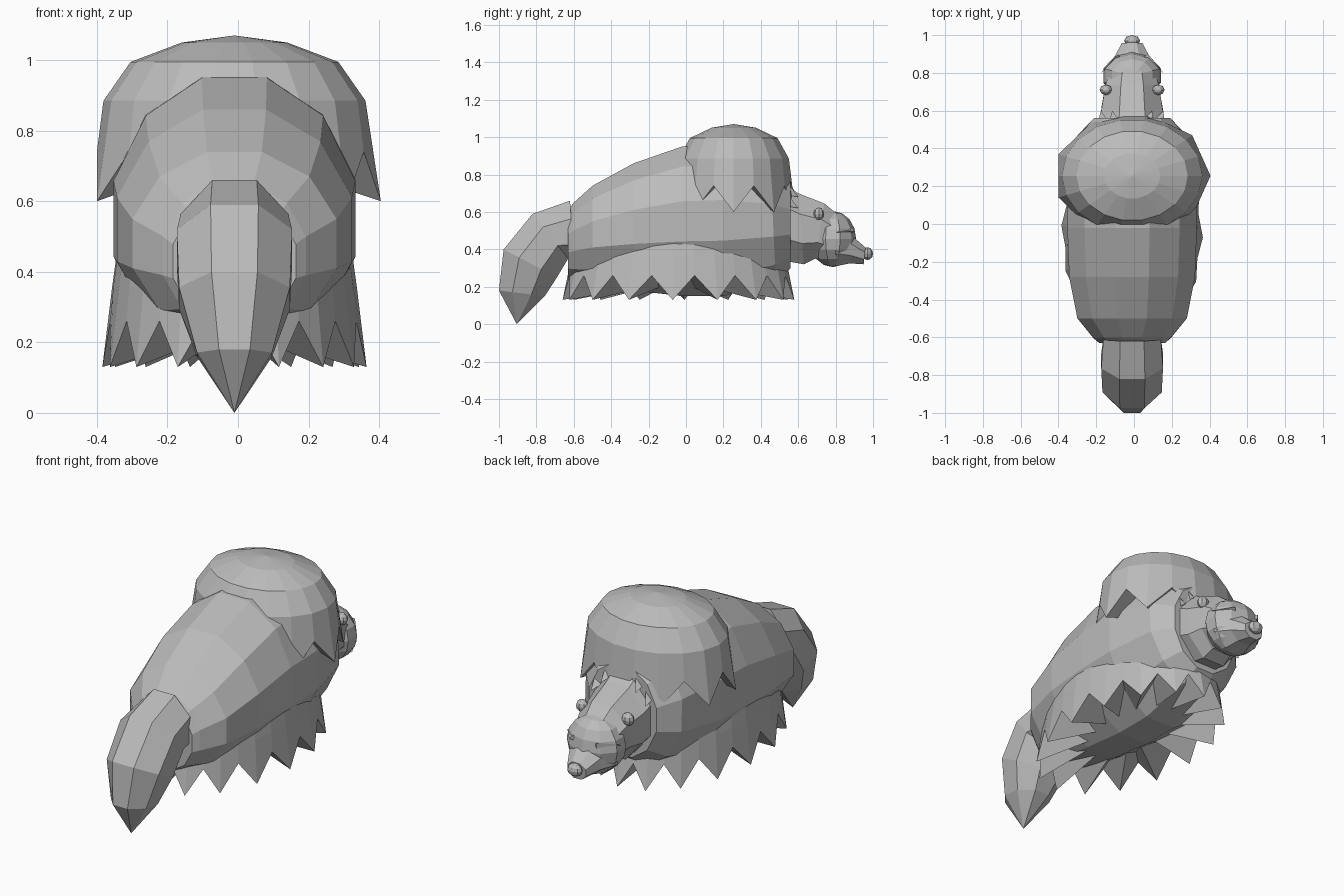
import bpy, bmesh, math
from mathutils import Vector

cube = bpy.data.objects.get("Cube")
if cube:
    bpy.data.objects.remove(cube)

CX = -0.01  # the whole figure sits slightly off the middle

grey = bpy.data.materials.new("plain grey")
grey.use_nodes = True
grey.diffuse_color = (0.5, 0.5, 0.5, 1)
grey.node_tree.nodes["Principled BSDF"].inputs["Base Color"].default_value = (0.5, 0.5, 0.5, 1)


def finish(bm, name):
    bmesh.ops.recalc_face_normals(bm, faces=bm.faces)
    mesh = bpy.data.meshes.new(name)
    bm.to_mesh(mesh)
    bm.free()
    mesh.materials.append(grey)
    ob = bpy.data.objects.new(name, mesh)
    bpy.context.collection.objects.link(ob)
    return ob


def skin(bm, rings, start=None, end=None):
    """Bridge rings of points; close each end with a point or a flat cap."""
    rows = [[bm.verts.new(p) for p in ring] for ring in rings]
    n = len(rows[0])
    for a, b in zip(rows, rows[1:]):
        for i in range(n):
            j = (i + 1) % n
            bm.faces.new((a[i], a[j], b[j], b[i]))
    for row, tip in ((rows[0], start), (rows[-1], end)):
        if tip is None:
            bm.faces.new(row)
        else:
            t = bm.verts.new(tip)
            for i in range(n):
                bm.faces.new((row[i], row[(i + 1) % n], t))


def loft(name, sections, sides, end=None):
    """Each section: top (y, z), bottom (y, z), half width."""
    rings = []
    for ty, tz, by, bz, w in sections:
        ring = []
        k = math.cos(math.pi / sides)
        for i in range(sides):
            a = 2 * math.pi * (i + 0.5) / sides
            t = math.cos(a) / k / 2
            ring.append((CX + w * math.sin(a),
                         (ty + by) / 2 + t * (ty - by),
                         (tz + bz) / 2 + t * (tz - bz)))
        rings.append(ring)
    bm = bmesh.new()
    skin(bm, rings, end=end)
    return finish(bm, name)


def fringe(name, cy, rx, ry, profile, points, tip, notch, top, under, turn=0):
    """Dome with a zigzag hem; profile, tip and notch hold (scale, z)."""
    n = points * 2
    rings = []
    for row in profile + [None]:
        ring = []
        for i in range(n):
            s, z = row or (notch if i % 2 else tip)
            a = 2 * math.pi * i / n + turn
            ring.append((CX + rx * s * math.cos(a), cy + ry * s * math.sin(a), z))
        rings.append(ring)
    bm = bmesh.new()
    skin(bm, rings, (CX, cy, top), (CX, cy, under))
    return finish(bm, name)


def ball(name, loc, radii, seg=8, rows=6):
    bm = bmesh.new()
    bmesh.ops.create_uvsphere(bm, u_segments=seg, v_segments=rows, radius=1)
    for v in bm.verts:
        v.co = Vector([c + r * q for c, r, q in zip(loc, radii, v.co)])
    return finish(bm, name)


def spike(name, base, tip, radius):
    """Small three sided tuft from base to tip."""
    base, tip = Vector(base), Vector(tip)
    turn = (tip - base).to_track_quat("Z", "Y")
    ring = [base + turn @ Vector((radius * math.cos(a), radius * math.sin(a), 0))
            for a in (0, 2.09, 4.19)]
    bm = bmesh.new()
    skin(bm, [ring], end=tip)
    return finish(bm, name)


# Barrel body
loft("body", [(-0.63, 0.61, -0.63, 0.25, 0.18), (-0.60, 0.65, -0.61, 0.24, 0.21),
              (-0.50, 0.74, -0.50, 0.22, 0.30), (-0.28, 0.86, -0.28, 0.18, 0.345),
              (-0.02, 0.95, -0.02, 0.15, 0.355), (0.20, 0.96, 0.20, 0.15, 0.355),
              (0.45, 0.88, 0.48, 0.23, 0.30), (0.56, 0.79, 0.56, 0.30, 0.21)], 12)

# Curved hanging tail
loft("tail", [(-0.62, 0.66, -0.60, 0.33, 0.165), (-0.82, 0.59, -0.63, 0.35, 0.177),
              (-0.975, 0.40, -0.69, 0.25, 0.17), (-1.0, 0.18, -0.755, 0.15, 0.115)],
     8, end=(CX, -0.905, 0.0))

# Shaggy skirt under the belly
fringe("belly_fringe", -0.04, 0.375, 0.62,
       [(0.55, 0.53), (0.89, 0.455), (0.925, 0.36)], 16,
       (1.0, 0.13), (0.95, 0.26), 0.55, 0.24, -0.05)

# Shaggy mane over the shoulders
fringe("mane", 0.255, 0.415, 0.335,
       [(0.36, 1.05), (0.71, 0.995), (0.895, 0.885)], 9,
       (1.0, 0.60), (0.94, 0.74), 1.07, 0.74)

# Neck, head and snout
loft("neck", [(0.52, 0.75, 0.52, 0.34, 0.185), (0.60, 0.70, 0.63, 0.32, 0.175),
              (0.74, 0.645, 0.69, 0.35, 0.155), (0.82, 0.58, 0.78, 0.34, 0.13)], 8)
ball("head", (CX, 0.785, 0.455), (0.16, 0.125, 0.15), 10, 8)
loft("snout", [(0.80, 0.54, 0.80, 0.31, 0.15), (0.89, 0.47, 0.875, 0.325, 0.10),
               (0.96, 0.41, 0.95, 0.32, 0.06)], 8)
ball("nose", (CX, 0.97, 0.377), (0.043, 0.03, 0.034))

# Paired eyes, brows and fur tufts
for side, word in ((1, "left"), (-1, "right")):
    ball(word + "_eye", (CX + side * 0.138, 0.71, 0.59), (0.034, 0.028, 0.034))
    spike(word + "_brow", (CX + side * 0.07, 0.89, 0.50),
          (CX + side * 0.165, 0.80, 0.49), 0.018)
    for x, z in ((0.09, 0.72), (0.15, 0.66)):
        spike(word + "_neck_tuft", (CX + side * x, 0.54, z),
              (CX + side * (x + 0.015), 0.60, z - 0.04), 0.035)
